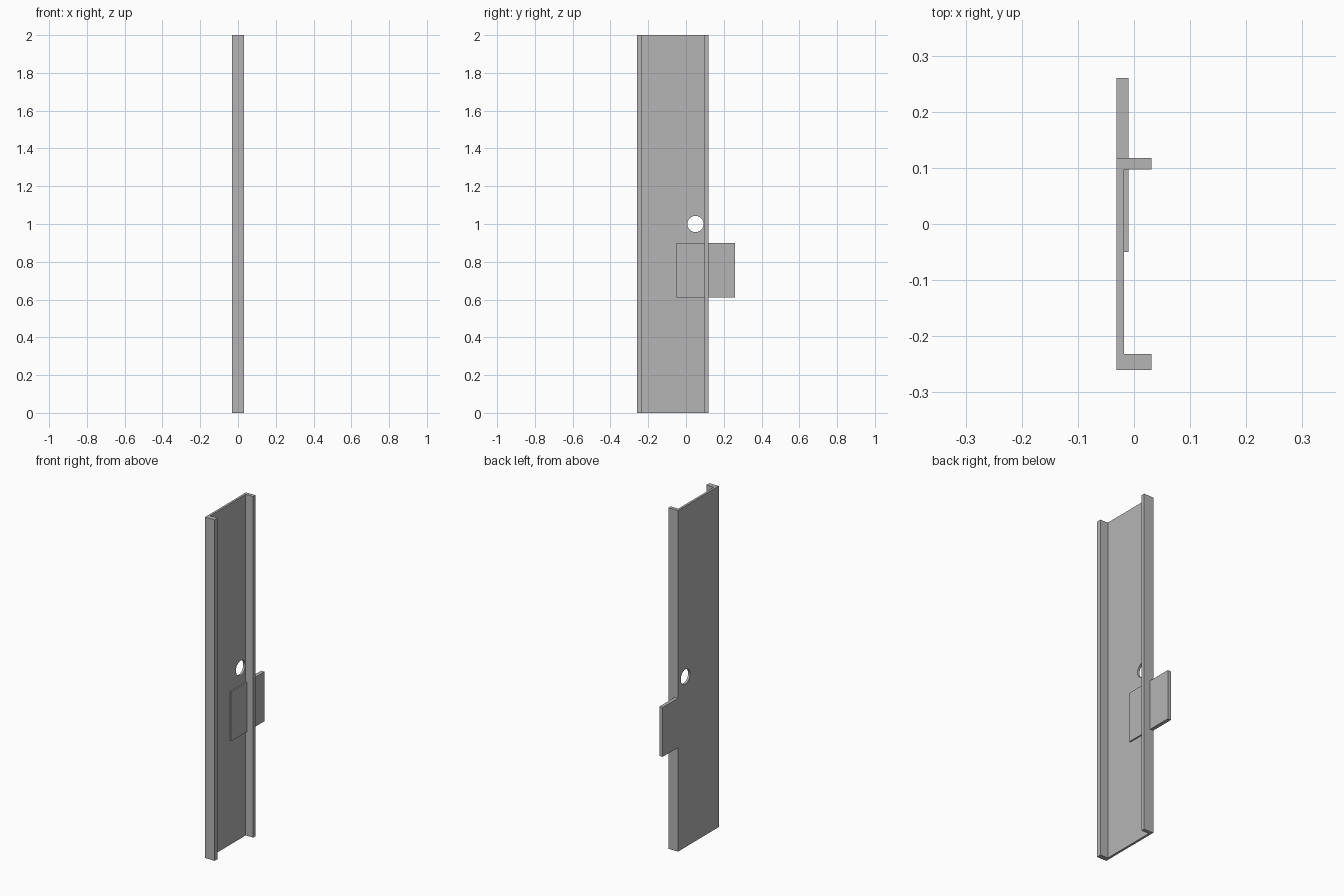
import bpy
import bmesh
import math

default_cube = bpy.data.objects.get("Cube")
if default_cube:
    bpy.data.objects.remove(default_cube, do_unlink=True)

grey = bpy.data.materials.new("plain_grey")
grey.use_nodes = True
colour = (0.46, 0.46, 0.46, 1)
grey.diffuse_color = colour
grey.node_tree.nodes["Principled BSDF"].inputs["Base Color"].default_value = colour


def extrude_profile(name, points, bottom, top):
    """Extrude an (x, y) outline vertically between two heights."""
    bm = bmesh.new()
    face = bm.faces.new([bm.verts.new((x, y, bottom)) for x, y in points])
    result = bmesh.ops.extrude_face_region(bm, geom=[face])
    raised = [v for v in result["geom"] if isinstance(v, bmesh.types.BMVert)]
    bmesh.ops.translate(bm, verts=raised, vec=(0, 0, top - bottom))
    bmesh.ops.recalc_face_normals(bm, faces=bm.faces[:])
    mesh = bpy.data.meshes.new(name)
    bm.to_mesh(mesh)
    bm.free()
    mesh.materials.append(grey)
    obj = bpy.data.objects.new(name, mesh)
    bpy.context.collection.objects.link(obj)
    return obj


back, web, plate_face, lip = -0.031, -0.018, -0.010, 0.031
front, front_inner = -0.26, -0.232
rear_inner, rear = 0.097, 0.118

# Full-height channel: a thin web with a flange along each edge
channel = extrude_profile("channel", [
    (back, front), (lip, front), (lip, front_inner), (web, front_inner),
    (web, rear_inner), (lip, rear_inner), (lip, rear), (back, rear),
], 0, 2)

# Round hole through the web
bpy.ops.mesh.primitive_cylinder_add(
    vertices=48, radius=0.043, depth=0.1,
    location=(back, 0.05, 1.0), rotation=(0, math.pi / 2, 0))
cutter = bpy.context.object
cutter.name = "hole_cutter"
cutter.hide_render = True
cutter.data.materials.append(grey)
cut = channel.modifiers.new("hole", "BOOLEAN")
cut.operation = "DIFFERENCE"
cut.solver = "EXACT"
cut.object = cutter

bpy.ops.object.select_all(action="DESELECT")
channel.select_set(True)
bpy.context.view_layer.objects.active = channel
bpy.ops.object.modifier_apply(modifier=cut.name)
bpy.data.objects.remove(cutter, do_unlink=True)
bpy.ops.object.shade_smooth_by_angle(angle=math.radians(30))

# Tab plate: lies on the web, passes through the rear flange and sticks out,
# with its inner half sunk into the web and its outer half flush with the back
sunk = (back + web) / 2
extrude_profile("tab_plate", [
    (sunk, -0.05), (plate_face, -0.05), (plate_face, 0.26),
    (back, 0.26), (back, rear), (sunk, rear),
], 0.61, 0.90)
